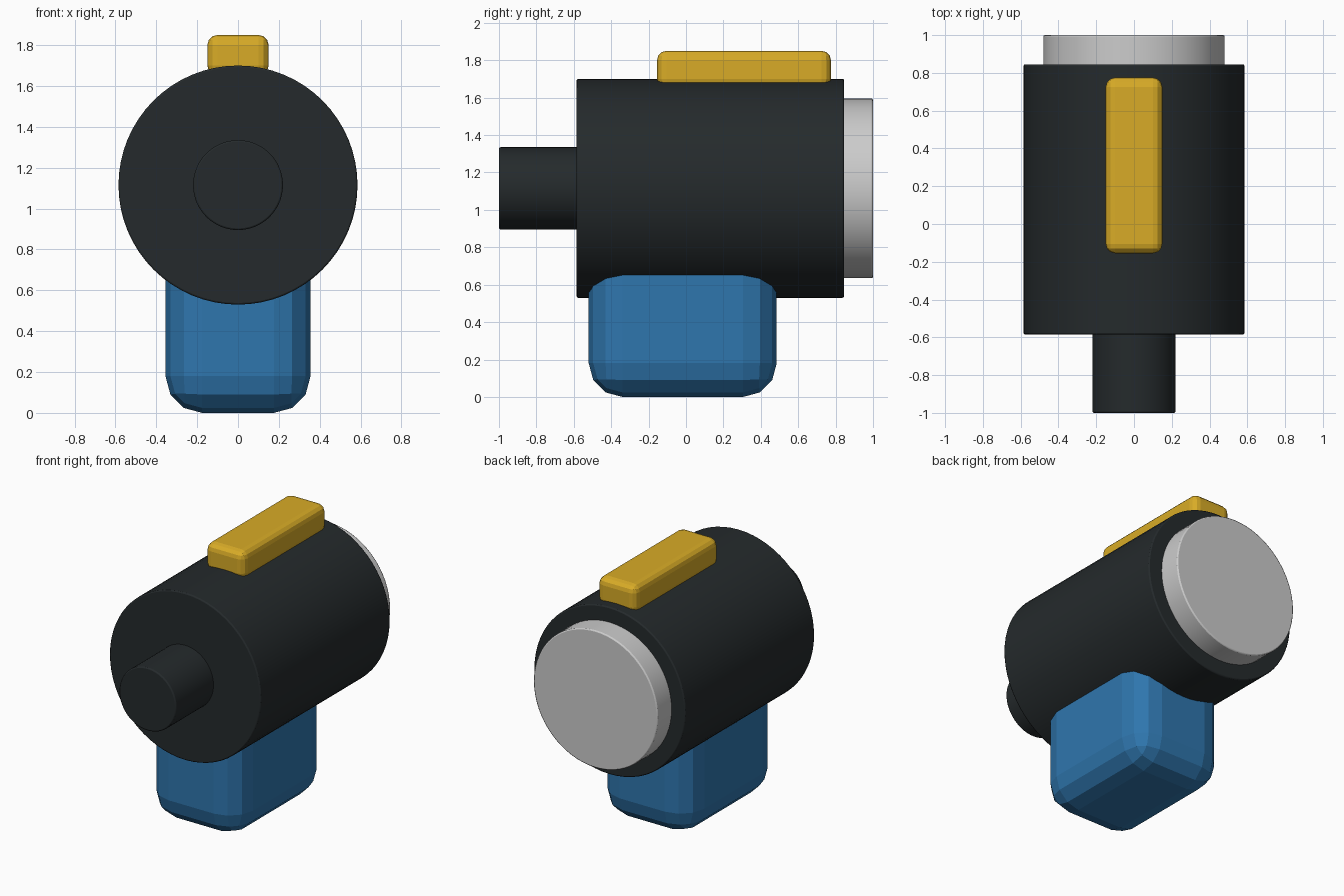
import bpy
import math

if "Cube" in bpy.data.objects:
    bpy.data.objects.remove(bpy.data.objects["Cube"])


def material(name, rgb):
    m = bpy.data.materials.new(name)
    m.diffuse_color = (*rgb, 1)
    m.use_nodes = True
    m.node_tree.nodes["Principled BSDF"].inputs["Base Color"].default_value = m.diffuse_color
    return m


dark = material("dark", (0.018, 0.023, 0.025))
blue = material("blue", (0.028, 0.18, 0.42))
yellow = material("yellow", (0.69, 0.41, 0.02))
AXIS_Z = 1.115


def bevel(obj, width, segments):
    mod = obj.modifiers.new("bevel", 'BEVEL')
    mod.width = width
    mod.segments = segments
    mod.limit_method = 'ANGLE'
    mod.angle_limit = math.radians(40)


def drum(name, radius, y0, y1, mat=None):
    bpy.ops.mesh.primitive_cylinder_add(
        vertices=64, radius=radius, depth=y1 - y0,
        location=(0, (y0 + y1) / 2, AXIS_Z), rotation=(math.pi / 2, 0, 0))
    obj = bpy.context.object
    obj.name = name
    bpy.ops.object.shade_smooth_by_angle(angle=math.radians(30))
    bevel(obj, 0.008, 2)
    if mat:
        obj.data.materials.append(mat)


def block(name, lo, hi, width, mat):
    bpy.ops.mesh.primitive_cube_add(size=1, location=[(a + b) / 2 for a, b in zip(lo, hi)])
    obj = bpy.context.object
    obj.name = name
    obj.scale = [b - a for a, b in zip(lo, hi)]
    bpy.ops.object.transform_apply(location=False, rotation=False, scale=True)
    bevel(obj, width, 3)
    obj.data.materials.append(mat)


# Round body, front shaft and rear cap share one axis
drum("body", 0.585, -0.585, 0.845, dark)
drum("front_shaft", 0.22, -1.0, -0.55, dark)
drum("rear_cap", 0.48, 0.80, 1.0)

# Rounded foot under the body and raised bar on top
block("foot", (-0.355, -0.52, 0), (0.355, 0.485, 0.86), 0.18, blue)
block("top_bar", (-0.15, -0.155, 1.65), (0.15, 0.775, 1.85), 0.05, yellow)
